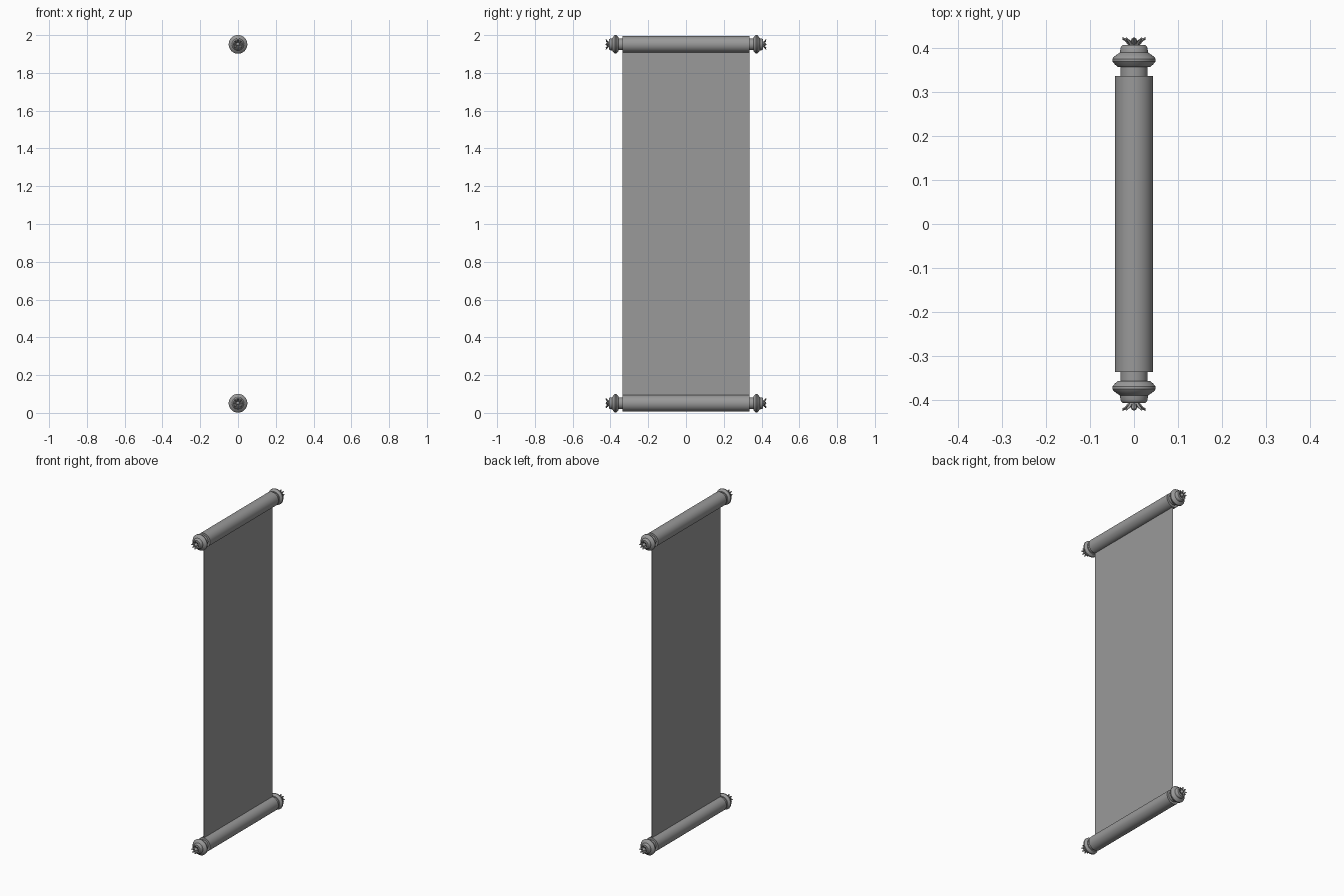
import bpy
import bmesh
from math import cos, sin, pi, radians

cube = bpy.data.objects.get("Cube")
if cube:
    bpy.data.objects.remove(cube, do_unlink=True)

# One plain grey finish
grey = bpy.data.materials.new("plain_grey")
grey.use_nodes = True
colour = (0.32, 0.32, 0.32, 1)
grey.diffuse_color = colour
grey.node_tree.nodes["Principled BSDF"].inputs["Base Color"].default_value = colour

HALF_WIDTH = 0.337
TOP_Z, BOTTOM_Z = 1.951, 0.051
SEGMENTS = 32


def finish(name, bm, location, smooth=True):
    bmesh.ops.recalc_face_normals(bm, faces=bm.faces)
    mesh = bpy.data.meshes.new(name)
    bm.to_mesh(mesh)
    bm.free()
    mesh.materials.append(grey)
    obj = bpy.data.objects.new(name, mesh)
    bpy.context.collection.objects.link(obj)
    obj.location = location
    if smooth:
        bpy.ops.object.select_all(action="DESELECT")
        obj.select_set(True)
        bpy.context.view_layer.objects.active = obj
        bpy.ops.object.shade_smooth_by_angle(angle=radians(35))
    return obj


def lathe(name, profile, location, side=1, closed=False):
    """Turn (radius, y) points around the y axis; closed joins last to first."""
    bm = bmesh.new()
    rings = []
    for radius, y in profile:
        rings.append([bm.verts.new((radius * cos(2 * pi * i / SEGMENTS), side * y,
                                    radius * sin(2 * pi * i / SEGMENTS)))
                      for i in range(SEGMENTS)])
    for a, b in zip(rings, rings[1:]):
        for i in range(SEGMENTS):
            j = (i + 1) % SEGMENTS
            bm.faces.new((a[i], a[j], b[j], b[i]))
    bm.faces.new(rings[0])
    bm.faces.new(rings[-1])
    return finish(name, bm, location)


def petal_crown(name, location, side, count=8):
    """Flared, pointed petals opening outwards around a small bud."""
    bm = bmesh.new()
    # Rows up the petal: radius, height, half width
    rows = [(0.008, 0.405, 0.003), (0.013, 0.412, 0.005),
            (0.019, 0.419, 0.0055), (0.024, 0.422, 0.003)]
    thick = 0.002
    for k in range(count):
        a = 2 * pi * k / count
        out, across = (cos(a), sin(a)), (-sin(a), cos(a))

        def point(r, y, w):
            return bm.verts.new((out[0] * r + across[0] * w, side * y,
                                 out[1] * r + across[1] * w))
        loops = [[point(r, y, -w), point(r + thick, y - thick, 0),
                  point(r, y, w), point(r - thick, y + thick, 0)]
                 for r, y, w in rows]
        for a_loop, b_loop in zip(loops, loops[1:]):
            for i in range(4):
                j = (i + 1) % 4
                bm.faces.new((a_loop[i], a_loop[j], b_loop[j], b_loop[i]))
        tip = point(0.026, 0.426, 0)
        for i in range(4):
            bm.faces.new((loops[-1][i], loops[-1][(i + 1) % 4], tip))
        bm.faces.new(loops[0])
    return finish(name, bm, location)


# Turned end knob: neck, collar, bulge and cap
knob_profile = [(0.031, 0.33), (0.031, 0.358), (0.037, 0.358), (0.043, 0.363),
                (0.049, 0.370), (0.0495, 0.376), (0.046, 0.381), (0.039, 0.386),
                (0.032, 0.391), (0.031, 0.400), (0.029, 0.405), (0.025, 0.408),
                (0.012, 0.408)]
bud_profile = [(0.010, 0.404), (0.010, 0.412), (0.008, 0.418),
               (0.005, 0.423), (0.002, 0.425)]

for level, z in (("top", TOP_Z), ("bottom", BOTTOM_Z)):
    centre = (0, 0, z)
    lathe(level + "_roller", [(0.0437, -HALF_WIDTH), (0.0437, HALF_WIDTH)], centre)
    for end, side in (("front", -1), ("back", 1)):
        label = level + "_" + end
        lathe(label + "_knob", knob_profile, centre, side)
        lathe(label + "_bud", bud_profile, centre, side)
        petal_crown(label + "_petals", centre, side)

# Thin hanging sheet between the rollers
bm = bmesh.new()
bmesh.ops.create_cube(bm, size=1)
bmesh.ops.scale(bm, vec=(0.002, 2 * HALF_WIDTH, TOP_Z - BOTTOM_Z), verts=bm.verts)
finish("hanging_sheet", bm, (0, 0, (TOP_Z + BOTTOM_Z) / 2), smooth=False)
